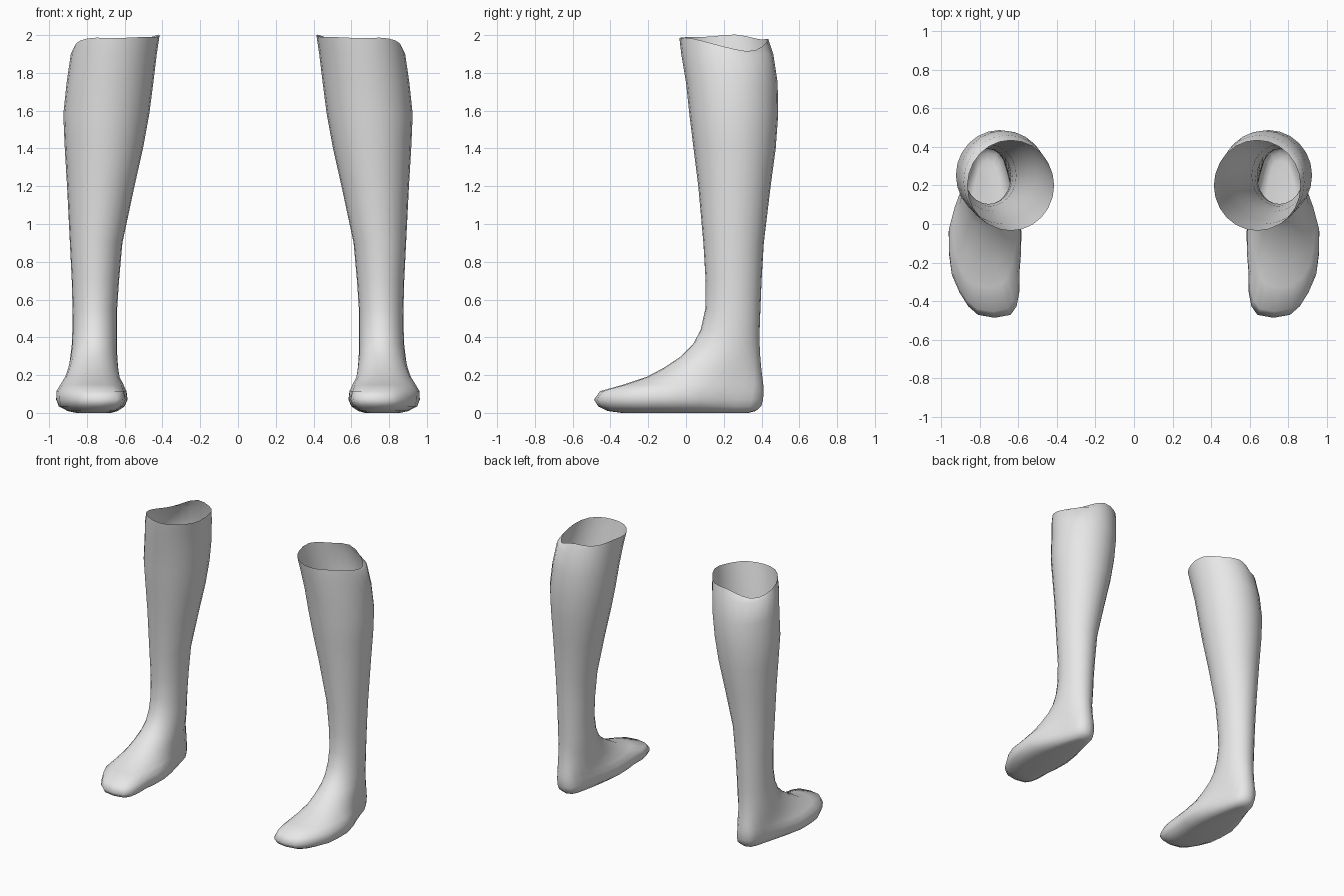
import bpy, bmesh, math

SEG = 24

# Leg slices: z, front y, back y, inner x, outer x
LEG = [
    (1.98, -0.035, 0.435, 0.415, 0.865),
    (1.90, -0.025, 0.462, 0.430, 0.885),
    (1.75, 0.000, 0.485, 0.448, 0.907),
    (1.58, 0.018, 0.488, 0.470, 0.925),
    (1.40, 0.040, 0.475, 0.503, 0.917),
    (1.20, 0.065, 0.448, 0.548, 0.905),
    (0.90, 0.092, 0.412, 0.612, 0.890),
    (0.70, 0.104, 0.400, 0.630, 0.880),
    (0.55, 0.102, 0.394, 0.640, 0.876),
    (0.44, 0.078, 0.390, 0.640, 0.877),
]
# Foot slices: z, front y, back y, heel inner x, heel outer x, ball inner x, ball outer x
FOOT = [
    (0.36, 0.035, 0.390, 0.640, 0.880, 0.640, 0.880),
    (0.30, -0.025, 0.393, 0.640, 0.885, 0.637, 0.893),
    (0.24, -0.115, 0.398, 0.640, 0.885, 0.628, 0.910),
    (0.19, -0.210, 0.404, 0.640, 0.885, 0.620, 0.925),
    (0.15, -0.330, 0.409, 0.640, 0.885, 0.602, 0.945),
    (0.115, -0.455, 0.411, 0.640, 0.885, 0.587, 0.965),
    (0.07, -0.487, 0.408, 0.640, 0.880, 0.583, 0.965),
    (0.035, -0.465, 0.398, 0.645, 0.870, 0.598, 0.952),
    (0.01, -0.415, 0.370, 0.665, 0.850, 0.635, 0.905),
    (0.0, -0.340, 0.330, 0.690, 0.830, 0.670, 0.860),
]


def spow(v, p):
    return math.copysign(abs(v) ** p, v)


def clamp(v):
    return max(0.0, min(1.0, v))


def rim_height(a):
    # uneven cut: dips on the outer back, rises on the inner side and the front
    dip = 0.065 * max(0, math.cos(a - 0.5)) ** 4
    rise = 0.022 * max(0, -math.cos(a)) ** 3 + 0.012 * max(0, -math.sin(a)) ** 8
    return 1.978 - dip + rise + 0.005 * math.sin(5 * a)


def ring(row, is_rim):
    z, yf, yb, hi, ho = row[:5]
    bi, bo = row[5:] if len(row) > 5 else (hi, ho)
    p = min(1.0, 0.6 + max(0.0, z - 0.1) * 2)
    points = []
    for k in range(SEG):
        a = 2 * math.pi * k / SEG
        y = (yf + yb) / 2 + (yb - yf) / 2 * math.sin(a)
        w = clamp((0.32 - y) / 0.40)
        w = w * w * (3 - 2 * w)
        xi, xo = hi + (bi - hi) * w, ho + (bo - ho) * w
        x = (xi + xo) / 2 + (xo - xi) / 2 * spow(math.cos(a), p)
        x -= 0.05 * clamp((-0.25 - y) / 0.23)      # toes lean to the inner side
        points.append((x, y, rim_height(a) if is_rim else z))
    return points


def lower_leg(name, side, mat):
    bm = bmesh.new()
    rings = []
    for i, row in enumerate(LEG + FOOT):
        rings.append([bm.verts.new((side * x, y, z)) for x, y, z in ring(row, i == 0)])
    for top, low in zip(rings, rings[1:]):
        for k in range(SEG):
            n = (k + 1) % SEG
            bm.faces.new((top[k], low[k], low[n], top[n]))
    bm.faces.new(rings[-1][::-1])                  # sole
    if side < 0:
        bmesh.ops.reverse_faces(bm, faces=bm.faces[:])
    for f in bm.faces:
        f.smooth = True
    me = bpy.data.meshes.new(name)
    bm.to_mesh(me)
    bm.free()
    me.materials.append(mat)
    ob = bpy.data.objects.new(name, me)
    bpy.context.collection.objects.link(ob)


grey = bpy.data.materials.new("light_grey")
grey.diffuse_color = (0.8, 0.8, 0.8, 1)
lower_leg("left_lower_leg", 1, grey)
lower_leg("right_lower_leg", -1, grey)
